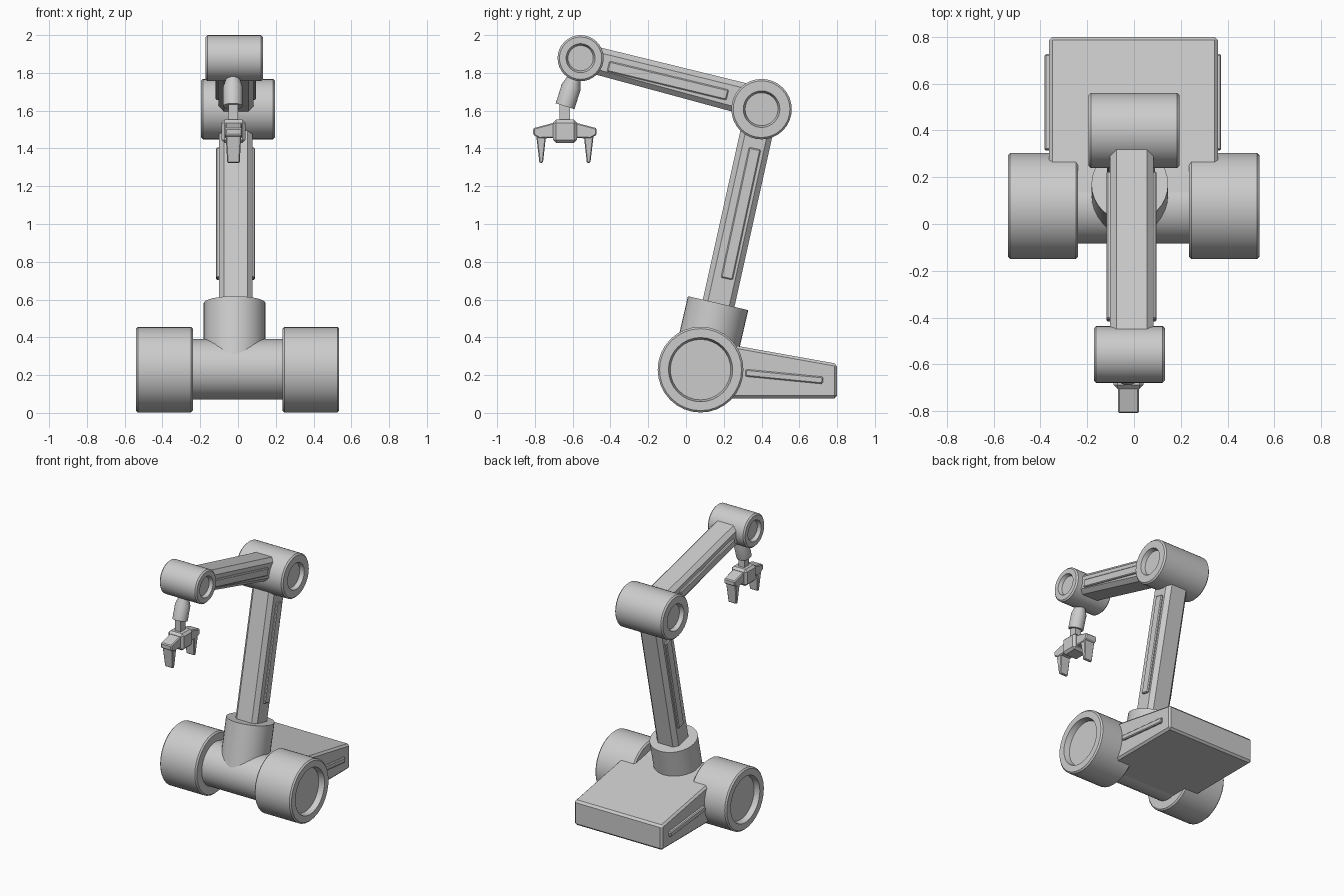
import bpy, bmesh, math
from mathutils import Vector

if "Cube" in bpy.data.objects:
    bpy.data.objects.remove(bpy.data.objects["Cube"])

X = Vector((1, 0, 0))


def finish(name, bm, bevel=0.0, smooth=False):
    bmesh.ops.recalc_face_normals(bm, faces=bm.faces)
    if bevel:
        edges = [e for e in bm.edges if e.calc_face_angle(0) > math.radians(25)]
        bmesh.ops.bevel(bm, geom=edges, offset=bevel, segments=1, affect='EDGES')
    me = bpy.data.meshes.new(name)
    bm.to_mesh(me)
    bm.free()
    ob = bpy.data.objects.new(name, me)
    bpy.context.collection.objects.link(ob)
    if smooth:
        bpy.ops.object.select_all(action='DESELECT')
        ob.select_set(True)
        bpy.context.view_layer.objects.active = ob
        bpy.ops.object.shade_smooth_by_angle(angle=math.radians(30))
    return ob


def skin(bm, rings):
    """Bridge equal-length rings of points and cap both ends."""
    rs = [[bm.verts.new(p) for p in r] for r in rings]
    n = len(rs[0])
    for a, b in zip(rs, rs[1:]):
        for i in range(n):
            j = (i + 1) % n
            bm.faces.new((a[i], a[j], b[j], b[i]))
    bm.faces.new(rs[0])
    bm.faces.new(rs[-1])


def lathe(name, origin, axis, profile, sides=32):
    """Turn (distance along axis, radius) pairs around an axis."""
    o, d = Vector(origin), Vector(axis).normalized()
    u = Vector((0, 0, 1)) if abs(d.x) > 0.9 else X
    v = d.cross(u)
    rings = []
    for t, r in profile:
        rings.append([o + d * t + r * (u * math.cos(a) + v * math.sin(a))
                      for a in (2 * math.pi * i / sides for i in range(sides))])
    bm = bmesh.new()
    skin(bm, rings)
    return finish(name, bm, smooth=True)


def beam(name, x, p0, p1, width, d0, d1, c):
    """Chamfered bar between two (y, z) points."""
    a, b = Vector((x, *p0)), Vector((x, *p1))
    v = X.cross((b - a).normalized())
    rings = []
    for p, d in ((a, d0), (b, d1)):
        w, h = width / 2, d / 2
        sec = [(w, h - c), (w - c, h), (c - w, h), (-w, h - c),
               (-w, c - h), (c - w, -h), (w - c, -h), (w, c - h)]
        rings.append([p + X * s + v * t for s, t in sec])
    bm = bmesh.new()
    skin(bm, rings)
    return finish(name, bm)


def extrude(name, x0, x1, pts, bevel=0.0, taper=0.0):
    """Extrude a (y, z) outline along x."""
    bm = bmesh.new()
    skin(bm, [[(x, y, z) for y, z in pts] for x in (x0, x1)])
    return finish(name, bm, bevel)


def strip(name, x0, x1, p0, p1, h, bevel=0.006):
    """Raised slab following a line in the side view."""
    a, b = Vector(p0), Vector(p1)
    d = (b - a).normalized()
    n = Vector((-d.y, d.x)) * h / 2
    return extrude(name, x0, x1, [a - n, b - n, b + n, a + n], bevel)


def joint(name, x, y, z, half, r, hole, depth):
    """Drum along x with a dished recess in each end."""
    b = 0.01
    end = [(half - depth, hole - 0.01), (half, hole), (half, r - b), (half - b, r)]
    prof = [(-t, q) for t, q in end] + [(t, q) for t, q in reversed(end)]
    return lathe(name, (x, y, z), X, prof)


# Wheels and axle
for s, side in ((-1, "left"), (1, "right")):
    lathe("wheel_" + side, (-0.002, 0.077, 0.229), (s, 0, 0),
          [(0.237, 0.217), (0.247, 0.227), (0.528, 0.227), (0.538, 0.217),
           (0.538, 0.17), (0.498, 0.16)])
lathe("axle", (0, 0.077, 0.23), X, [(-0.3, 0.16), (0.3, 0.16)])

# Rear base with side strips
extrude("base_body", -0.363, 0.359,
        [(0.1, 0.077), (0.8, 0.077), (0.8, 0.26), (0.1, 0.385)], 0.014)
strip("base_side_strips", -0.383, 0.373, (0.315, 0.212), (0.725, 0.172), 0.038)

# Neck socket
up = Vector((0, 0.225, 0.974))
lathe("neck", (-0.018, 0.09, 0.235), up, [(0, 0.164), (0.355, 0.164)])

# Lower arm
beam("lower_arm", -0.012, (0.155, 0.5), (0.395, 1.58), 0.178, 0.172, 0.172, 0.028)
strip("lower_arm_strips", -0.116, 0.09, (0.216, 0.71), (0.365, 1.40), 0.064)

# Elbow
joint("elbow", 0, 0.40, 1.608, 0.195, 0.16, 0.097, 0.03)

# Upper arm
beam("upper_arm", -0.01, (-0.54, 1.882), (0.36, 1.65), 0.186, 0.143, 0.166, 0.028)
strip("upper_arm_strips", -0.118, 0.096, (-0.412, 1.835), (0.22, 1.683), 0.057)

# Wrist drum, barrel and stem
joint("wrist_drum", -0.02, -0.558, 1.878, 0.152, 0.122, 0.077, 0.025)
lathe("wrist_barrel", (-0.027, -0.572, 1.84), (0, -0.3, -0.954),
      [(0, 0.038), (0.08, 0.038), (0.12, 0.052), (0.227, 0.052)], 24)
extrude("gripper_stem", -0.049, -0.001,
        [(-0.67, 1.52), (-0.613, 1.52), (-0.613, 1.66), (-0.67, 1.66)])

# Gripper body
GY = -0.641
extrude("gripper_body", -0.087, 0.04,
        [(GY - 0.064, 1.43), (GY + 0.064, 1.43), (GY + 0.064, 1.552), (GY - 0.064, 1.552)], 0.016)

# Jaws: bracket plus tapered finger on each side
for s, side in ((-1, "front"), (1, "back")):
    extrude("jaw_bracket_" + side, -0.068, 0.021,
            [(GY + s * y, z) for y, z in
             ((0.05, 1.455), (0.05, 1.535), (0.07, 1.533), (0.168, 1.507),
              (0.168, 1.472), (0.135, 1.453))], 0.006)
    bm = bmesh.new()
    skin(bm, [[(-0.024 + sx * w, GY + s * y, z) for sx, y in
               ((-1, y0), (1, y0), (1, y1), (-1, y1))]
              for w, y0, y1, z in ((0.041, 0.1, 0.152, 1.47), (0.033, 0.116, 0.135, 1.324))])
    finish("finger_" + side, bm, 0.005)
